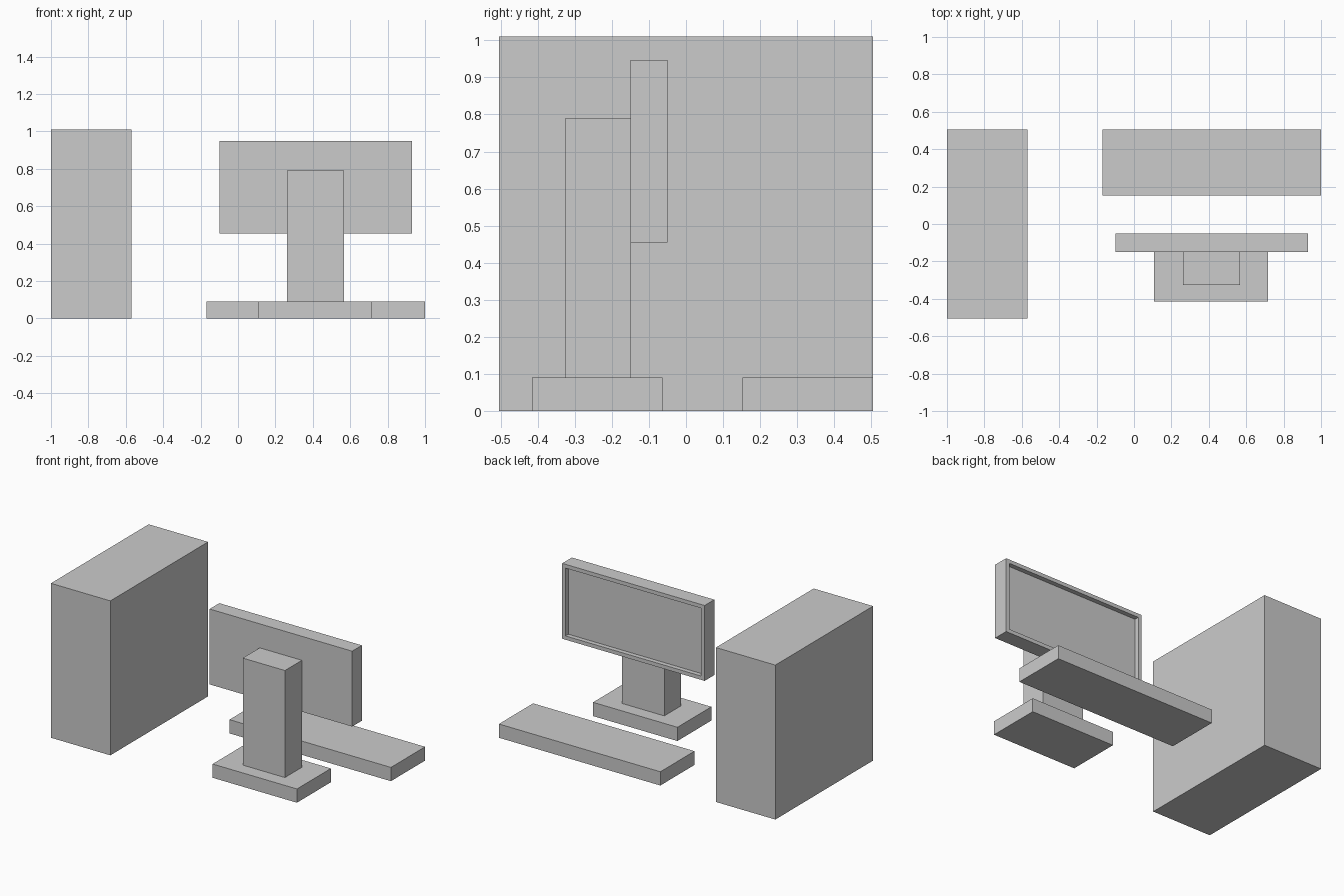
import bpy
import bmesh
from mathutils import Vector

if "Cube" in bpy.data.objects:
    bpy.data.objects.remove(bpy.data.objects["Cube"])


def box(name, x, y, z, screen=None):
    """Box from (min, max) ranges; screen=(border, depth) recesses its +y face."""
    bm = bmesh.new()
    bmesh.ops.create_cube(bm, size=1)
    lo, hi = (Vector(c) for c in zip(x, y, z))
    centre = (lo + hi) / 2
    bmesh.ops.scale(bm, vec=hi - lo, verts=bm.verts)
    if screen:
        border, depth = screen
        bm.normal_update()
        face = next(f for f in bm.faces if f.normal.y > 0.9)
        # flat bezel first, then a straight-walled recess
        bmesh.ops.inset_region(bm, faces=[face], thickness=border)
        walls = bmesh.ops.extrude_discrete_faces(bm, faces=[face])
        bmesh.ops.translate(bm, vec=(0, -depth, 0), verts=walls["faces"][0].verts)
    bmesh.ops.recalc_face_normals(bm, faces=bm.faces)
    mesh = bpy.data.meshes.new(name)
    bm.to_mesh(mesh)
    bm.free()
    obj = bpy.data.objects.new(name, mesh)
    obj.location = centre
    bpy.context.collection.objects.link(obj)
    return obj


# Computer case beside the desk set
box("tower_case", (-1.0, -0.57), (-0.505, 0.505), (0, 1.01))

# Keyboard slab
box("keyboard", (-0.168, 1.0), (0.152, 0.505), (0, 0.09))

# Monitor: foot, column and panel with recessed screen
box("monitor_base", (0.107, 0.717), (-0.415, -0.064), (0, 0.09))
box("monitor_stand", (0.262, 0.567), (-0.325, -0.15), (0.09, 0.79))
box("monitor_panel", (-0.10, 0.931), (-0.15, -0.05), (0.454, 0.947), screen=(0.035, 0.03))
